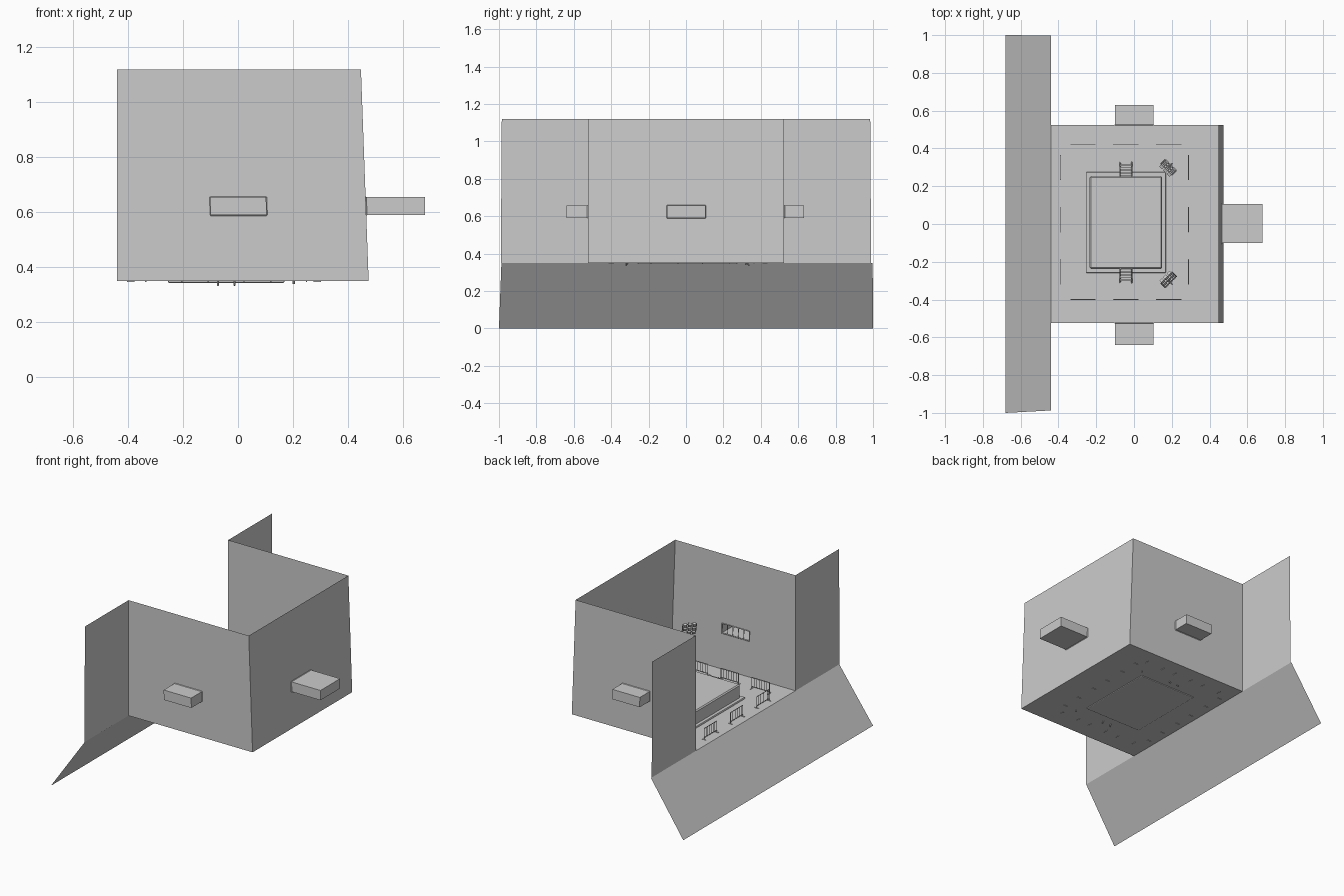
import bpy, bmesh, math
from mathutils import Vector, Matrix

if "Cube" in bpy.data.objects:
    bpy.data.objects.remove(bpy.data.objects["Cube"])

FLOOR, TOP = 0.35, 1.12


def finish(name, bm):
    bmesh.ops.remove_doubles(bm, verts=bm.verts, dist=1e-5)
    me = bpy.data.meshes.new(name)
    bm.to_mesh(me)
    bm.free()
    ob = bpy.data.objects.new(name, me)
    bpy.context.collection.objects.link(ob)
    return ob


def quad(bm, *pts):
    bm.faces.new([bm.verts.new(p) for p in pts])


def box(bm, center, size, mat=Matrix()):
    m = mat @ Matrix.Translation(center) @ Matrix.Diagonal((*size, 1))
    bmesh.ops.create_cube(bm, size=1, matrix=m)


def rod(bm, a, b, r=0.002, sides=6):
    a, b = Vector(a), Vector(b)
    d = b - a
    m = Matrix.Translation((a + b) / 2) @ d.to_track_quat('Z', 'Y').to_matrix().to_4x4()
    bmesh.ops.create_cone(bm, cap_ends=True, segments=sides, radius1=r, radius2=r,
                          depth=d.length, matrix=m)


# wall with a booth recess pushed outward; a, b bottom corners, c, d top corners
def booth_wall(name, a, b, c, d, us, vs, outward):
    a, b, c, d = map(Vector, (a, b, c, d))
    u, v = [0, *us, 1], [0, *vs, 1]
    p = [[a.lerp(b, s).lerp(d.lerp(c, s), t) for t in v] for s in u]
    bm = bmesh.new()
    for i in range(3):
        for j in range(3):
            if (i, j) != (1, 1):
                quad(bm, p[i][j], p[i + 1][j], p[i + 1][j + 1], p[i][j + 1])
    near = [p[1][1], p[2][1], p[2][2], p[1][2]]
    axis = 0 if abs(outward[0]) else 1
    far = []
    for q in near:
        f = q.copy()
        f[axis] = outward[axis]
        far.append(f)
    for i in range(4):
        k = (i + 1) % 4
        quad(bm, near[i], near[k], far[k], far[i])
    quad(bm, *far)
    finish(name, bm)
    # mullions across the booth opening
    bm = bmesh.new()
    for k in range(6):
        t = k / 5
        rod(bm, near[0].lerp(near[1], t), near[3].lerp(near[2], t), 0.003, 4)
    rod(bm, near[0], near[1], 0.003, 4)
    rod(bm, near[3], near[2], 0.003, 4)
    finish(name + "_window_bars", bm)


X0, XB, XT, Y = -0.44, 0.475, 0.447, 0.525
vs = (0.312, 0.397)
for s, yo in ((1, 0.63), (-1, -0.64)):
    side = "back" if s > 0 else "front"
    booth_wall(side + "_wall", (X0, s * Y, FLOOR), (XB, s * Y, FLOOR), (XT, s * Y, TOP),
               (X0, s * Y, TOP), (0.376, 0.6), vs, (0, yo, 0))
    # wing walls either side of the open end
    bm = bmesh.new()
    quad(bm, (X0, s * Y, FLOOR), (X0, s * 0.99, FLOOR), (X0, s * 0.985, TOP), (X0, s * Y, TOP))
    finish(side + "_wing_wall", bm)
booth_wall("end_wall", (XB, -Y, FLOOR), (XB, Y, FLOOR), (XT, Y, TOP), (XT, -Y, TOP),
           (0.403, 0.6), vs, (0.68, 0, 0))

# floor and sloping apron
bm = bmesh.new()
quad(bm, (X0, -Y, FLOOR), (XB, -Y, FLOOR), (XB, Y, FLOOR), (X0, Y, FLOOR))
finish("floor", bm)
bm = bmesh.new()
quad(bm, (-0.68, -1, 0), (X0, -0.987, FLOOR), (X0, 0.998, FLOOR), (-0.68, 1, 0))
finish("sloping_apron", bm)

# platform: low base with a raised block
CX, CY = -0.043, 0.008
bm = bmesh.new()
box(bm, (CX, CY, 0.3525), (0.424, 0.535, 0.018))
base = finish("platform_base", bm)
bev = base.modifiers.new("Bevel", 'BEVEL')
bev.width = 0.006
bev.segments = 2
bm = bmesh.new()
box(bm, (CX, CY, 0.40), (0.384, 0.49, 0.10))
block = finish("platform_block", bm)
bev = block.modifiers.new("Bevel", 'BEVEL')
bev.width = 0.007
bev.segments = 1

# steps at both ends of the platform
for s in (1, -1):
    bm = bmesh.new()
    y0, y1 = CY + s * 0.245, CY + s * 0.33
    for x in (CX - 0.03, CX + 0.03):
        rod(bm, (x, y1, 0.335), (x, y0, 0.45), 0.004, 4)
    for k in range(5):
        t = (k + 0.5) / 5
        box(bm, (CX, y1 + (y0 - y1) * t, 0.345 + 0.105 * t), (0.06, 0.012, 0.004))
    finish("steps_back" if s > 0 else "steps_front", bm)


# crowd barrier: frame, bars and two feet
def barrier(name, x, y, turn):
    bm = bmesh.new()
    h, w = 0.075, 0.065
    for z in (0.015, h):
        rod(bm, (-w, 0, z), (w, 0, z), 0.0025)
    for k in range(8):
        bx = -w + 2 * w * k / 7
        rod(bm, (bx, 0, 0 if k in (0, 7) else 0.015), (bx, 0, h), 0.0025 if k in (0, 7) else 0.0015)
    for bx in (-w, w):
        box(bm, (bx, 0, 0), (0.005, 0.028, 0.006))
    ob = finish(name, bm)
    ob.location = (x, y, FLOOR)
    ob.rotation_euler.z = turn


n = 0
for c in (-1, 0, 1):
    for y in (0.422, -0.40):
        n += 1
        barrier(f"barrier_{n}", CX + c * 0.227, y, 0)
    for x in (-0.39, 0.288):
        n += 1
        barrier(f"barrier_{n}", x, 0.023 + c * 0.276, math.pi / 2)

# tall lamp stands aimed at the platform
for s in (1, -1):
    bm = bmesh.new()
    px, py = 0.203, s * 0.32
    rod(bm, (px, py, 0.34), (px, py, 0.71), 0.004, 8)
    m = (Matrix.Translation((0.183, s * 0.298 + 0.002, 0.69))
         @ Matrix.Rotation(math.radians(-45 if s > 0 else 225), 4, 'Z')
         @ Matrix.Rotation(math.radians(25), 4, 'X'))
    for z in (-0.034, 0, 0.034):
        rod(bm, m @ Vector((-0.042, 0, z)), m @ Vector((0.042, 0, z)), 0.003, 4)
        for x in (-0.028, 0, 0.028):
            box(bm, (x, -0.006, z), (0.02, 0.016, 0.02), m)
    for x in (-0.042, 0.042):
        rod(bm, m @ Vector((x, 0, -0.04)), m @ Vector((x, 0, 0.04)), 0.003, 4)
    rod(bm, (px, py, 0.69), m @ Vector((0, 0, 0)), 0.004, 6)
    finish("lamp_stand_back" if s > 0 else "lamp_stand_front", bm)
